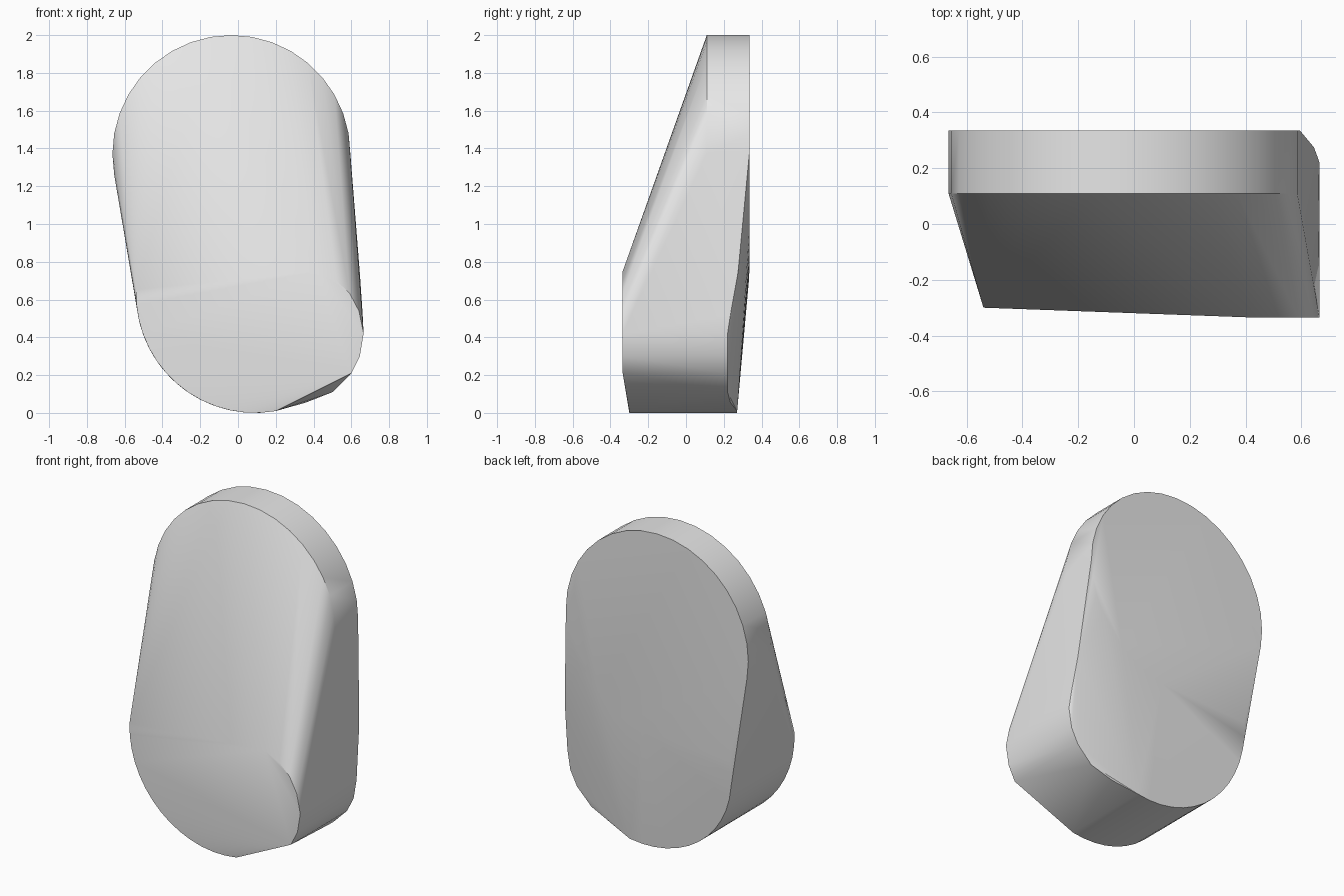
import bpy, bmesh, math

cube = bpy.data.objects.get("Cube")
if cube:
    bpy.data.objects.remove(cube, do_unlink=True)


def arc(cx, cz, r, start, end, steps):
    """Points (x, z) along a circular arc, angles in degrees."""
    angles = [math.radians(start + (end - start) * i / steps) for i in range(steps + 1)]
    return [(cx + r * math.cos(a), cz + r * math.sin(a)) for a in angles]


points = []

# Upper disc: a short upright cylinder
for x, z in arc(-0.035, 1.37, 0.63, 0, 360, 36):
    points += [(x, 0.11, z), (x, 0.335, z)]

# Lower lobe, rounded left and bottom: the back slopes in towards the base
for x, z in arc(0.09, 0.63, 0.63, 178, 280, 14):
    points.append((x, -0.30, z))
for x, z in arc(0.09, 0.63, 0.63, 172, 280, 14):
    points.append((x, 0.27 + 0.09 * min(z, 0.72), z))

# Lower lobe, front right rim
front_rim = [(0.42, 0.75), (0.52, 0.70), (0.59, 0.635), (0.64, 0.54),
             (0.665, 0.42), (0.645, 0.30), (0.60, 0.21)]
points += [(x, -0.335, z) for x, z in front_rim]

# Lower lobe, back right rim
points += [(0.645, 0.275, 0.74), (0.66, 0.235, 0.52), (0.665, 0.22, 0.42),
           (0.645, 0.22, 0.30), (0.60, 0.22, 0.21), (0.50, 0.22, 0.11),
           (0.36, 0.235, 0.055)]

# Wrap both lobes in one tight skin
bm = bmesh.new()
for p in points:
    bm.verts.new(p)
bmesh.ops.remove_doubles(bm, verts=bm.verts[:], dist=0.002)
bmesh.ops.convex_hull(bm, input=bm.verts[:])
loose = [v for v in bm.verts if not v.link_faces]
bmesh.ops.delete(bm, geom=loose, context='VERTS')
bmesh.ops.dissolve_limit(bm, angle_limit=math.radians(0.4),
                         verts=bm.verts[:], edges=bm.edges[:])
bmesh.ops.recalc_face_normals(bm, faces=bm.faces[:])
mesh = bpy.data.meshes.new("rounded_body")
bm.to_mesh(mesh)
bm.free()

body = bpy.data.objects.new("rounded_body", mesh)
bpy.context.collection.objects.link(body)

# Plain grey finish
grey = bpy.data.materials.new("light_grey")
grey.use_nodes = True
colour = (0.8, 0.8, 0.8, 1.0)
grey.diffuse_color = colour
grey.node_tree.nodes["Principled BSDF"].inputs["Base Color"].default_value = colour
mesh.materials.append(grey)

bpy.ops.object.select_all(action='DESELECT')
body.select_set(True)
bpy.context.view_layer.objects.active = body
bpy.ops.object.shade_smooth_by_angle(angle=math.radians(30))
